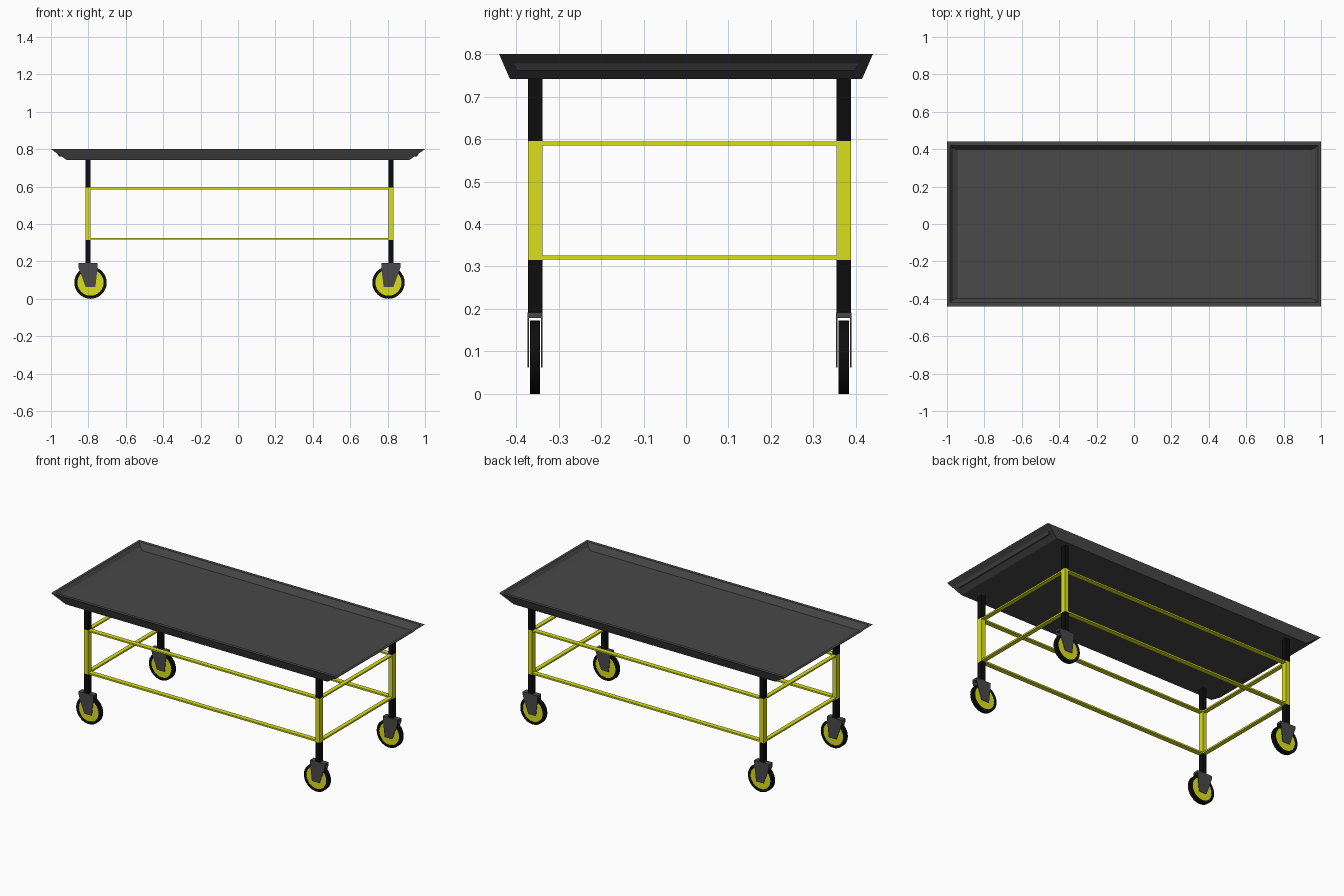
import bpy, bmesh
from math import pi
from mathutils import Matrix, Vector

if "Cube" in bpy.data.objects:
    bpy.data.objects.remove(bpy.data.objects["Cube"])


def material(name, rgb):
    m = bpy.data.materials.new(name)
    m.diffuse_color = (*rgb, 1)
    m.use_nodes = True
    m.node_tree.nodes["Principled BSDF"].inputs["Base Color"].default_value = m.diffuse_color
    return m


YELLOW = material("yellow_paint", (0.71, 0.74, 0.012))
BLACK = material("black_rubber", (0.004, 0.004, 0.004))
DARK = material("dark_steel", (0.065, 0.065, 0.065))


def finish(name, bm, mat):
    bmesh.ops.recalc_face_normals(bm, faces=bm.faces)
    me = bpy.data.meshes.new(name)
    bm.to_mesh(me)
    bm.free()
    ob = bpy.data.objects.new(name, me)
    me.materials.append(mat)
    bpy.context.collection.objects.link(ob)
    return ob


def box(name, lo, hi, mat):
    bm = bmesh.new()
    lo, hi = Vector(lo), Vector(hi)
    bmesh.ops.create_cube(bm, size=1, matrix=Matrix.Translation((lo + hi) / 2)
                          @ Matrix.Diagonal((*(abs(c) for c in hi - lo), 1)))
    return finish(name, bm, mat)


def prism(name, pts, y0, y1, mat):
    # extrude an xz outline along y
    bm = bmesh.new()
    f = bm.faces.new([bm.verts.new((x, y0, z)) for x, z in pts])
    r = bmesh.ops.extrude_face_region(bm, geom=[f])
    bmesh.ops.translate(bm, vec=(0, y1 - y0, 0),
                        verts=[v for v in r["geom"] if isinstance(v, bmesh.types.BMVert)])
    return finish(name, bm, mat)


def lathe(name, profile, centre, mat, n=32):
    # revolve a closed (radius, y) profile about the wheel axle
    bm = bmesh.new()
    vs = [bm.verts.new((r, y, 0)) for r, y in profile]
    es = [bm.edges.new((vs[i], vs[(i + 1) % len(vs)])) for i in range(len(vs))]
    bmesh.ops.spin(bm, geom=vs + es, cent=(0, 0, 0), axis=(0, 1, 0),
                   angle=2 * pi, steps=n, use_duplicate=False)
    bmesh.ops.remove_doubles(bm, verts=bm.verts, dist=1e-5)
    bmesh.ops.translate(bm, verts=bm.verts, vec=centre)
    ob = finish(name, bm, mat)
    bpy.context.view_layer.objects.active = ob
    ob.select_set(True)
    bpy.ops.object.shade_smooth_by_angle(angle=0.6)
    ob.select_set(False)
    return ob


# Tray: rectangular loops from underside, over the rim, to the inner floor
bm = bmesh.new()
loops = []
for hx, hy, z in [(0.915, 0.415, 0.742), (1, 0.44, 0.8), (0.983, 0.42, 0.8), (0.957, 0.397, 0.762)]:
    loops.append([bm.verts.new((sx * hx, sy * hy, z))
                  for sx, sy in ((-1, -1), (1, -1), (1, 1), (-1, 1))])
for a, b in zip(loops, loops[1:]):
    for i in range(4):
        j = (i + 1) % 4
        bm.faces.new((a[i], a[j], b[j], b[i]))
bm.faces.new(loops[0])
bm.faces.new(loops[-1])
finish("tray", bm, DARK)

# Undercarriage is centred slightly off the tray
CX = CY = 0.008
LX, LY = 0.81, 0.3635
HX, HY = 0.014, 0.0172
R = 0.0865

for sx, sn in ((-1, "left"), (1, "right")):
    for sy, fn in ((-1, "front"), (1, "back")):
        tag = f"{fn}_{sn}"
        x, y = CX + sx * LX, CY + sy * LY

        # Leg: black post with a yellow middle section
        for part, z0, z1, mat in (("lower_leg", 0.19, 0.315, BLACK),
                                  ("middle_leg", 0.315, 0.595, YELLOW),
                                  ("upper_leg", 0.595, 0.743, BLACK)):
            box(f"{part}_{tag}", (x - HX, y - HY, z0), (x + HX, y + HY, z1), mat)

        # Caster fork: top plate and two tapered cheeks
        box(f"fork_top_{tag}", (x - 0.052, y - 0.018, 0.179), (x + 0.052, y + 0.018, 0.192), DARK)
        wx = x - sx * 0.0135
        cheek = [(x + sx * 0.052, 0.192), (x - sx * 0.052, 0.192), (x - sx * 0.052, 0.172),
                 (wx - sx * 0.026, 0.062), (wx + sx * 0.026, 0.062), (x + sx * 0.052, 0.172)]
        for k in (-1, 1):
            prism(f"fork_cheek_{tag}", cheek, y + k * 0.0145, y + k * 0.018, DARK)

        # Wheel: black tyre ring around a yellow disc
        c = (wx, y, R)
        lathe(f"tyre_{tag}", [(0.07, -0.012), (R, -0.012), (R, 0.012), (0.07, 0.012)], c, BLACK)
        lathe(f"wheel_disc_{tag}", [(0, -0.01), (0.0705, -0.01), (0.0705, 0.01), (0, 0.01)], c, YELLOW)

# Flat rails joining the legs at two heights
for level, z0, z1 in (("lower", 0.316, 0.326), ("upper", 0.585, 0.594)):
    for s, n in ((-1, "front"), (1, "back")):
        y = CY + s * LY
        box(f"{level}_rail_{n}", (CX - LX + HX, y - 0.015, z0), (CX + LX - HX, y + 0.015, z1), YELLOW)
    for s, n in ((-1, "left"), (1, "right")):
        x = CX + s * LX
        box(f"{level}_rail_{n}", (x - 0.013, CY - LY + HY, z0), (x + 0.013, CY + LY - HY, z1), YELLOW)
